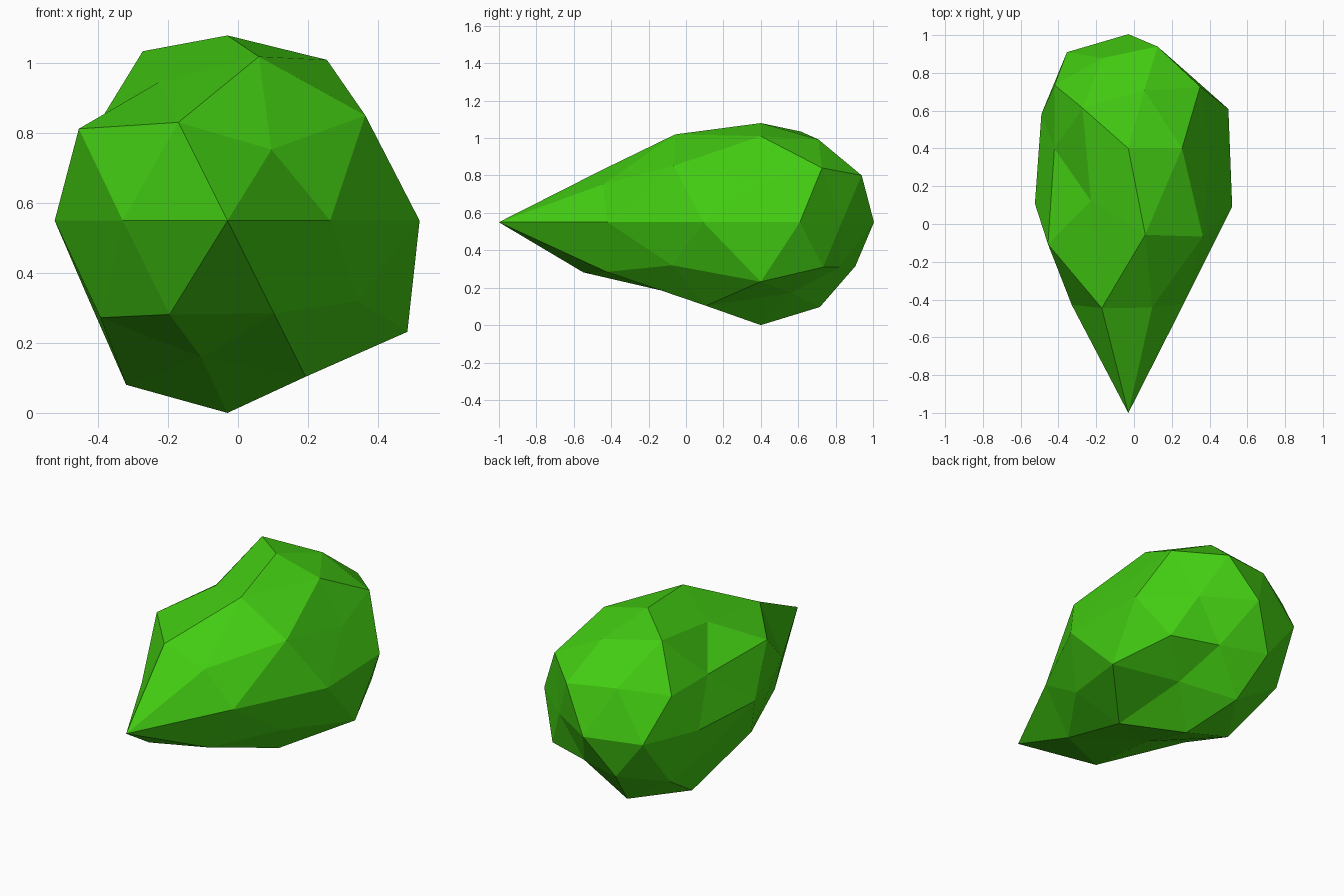
import bpy, bmesh, math

if "Cube" in bpy.data.objects:
    bpy.data.objects.remove(bpy.data.objects["Cube"])

CENTRE = (-0.03, 0.40, 0.55)

# ring height on the unit icosphere: (first angle, angle step, radial size of each corner)
RINGS = {
    1.0:    (0, 360, [0.53]),
    0.851:  (-144, 72, [0.465, 0.552, 0.541, 0.52, 0.57]),
    0.526:  (-108, 72, [0.535, 0.573, 0.552, 0.52, 0.46]),
    0.447:  (-144, 72, [0.588, 0.455, 0.48, 0.56, 0.54]),
    0.0:    (-90, 36, [0.54, 0.50, 0.578, 0.557, 0.47, 0.545, 0.553, 0.484, 0.52, 0.51]),
    -0.447: (-108, 72, [0.60, 0.515, 0.537, 0.525, 0.455]),
    -0.526: (-144, 72, [0.528, 0.505, 0.605, 0.456, 0.53]),
    -0.851: (-108, 72, [0.46, 0.525, 0.445, 0.533, 0.552]),
    -1.0:   (0, 360, [0.55]),
}

# extra forward stretch that draws the front out into a point
STRETCH = [(0.0, 0.0), (0.309, 0.154), (0.5, 0.22), (0.809, 0.473), (0.851, 0.51), (1.0, 0.936)]


def stretch(t):
    for (a, fa), (b, fb) in zip(STRETCH, STRETCH[1:]):
        if t <= b:
            return fa + (fb - fa) * (t - a) / (b - a)
    return STRETCH[-1][1]


def size_of(co):
    ring = min(RINGS, key=lambda h: abs(h - co.z))
    start, step, sizes = RINGS[ring]
    angle = math.degrees(math.atan2(co.y, co.x))
    return sizes[round((angle - start) / step) % len(sizes)]


# faceted, pointed leaf clump from an uneven icosphere
bm = bmesh.new()
bmesh.ops.create_icosphere(bm, subdivisions=2, radius=1)
for v in bm.verts:
    d = v.co.normalized()
    s = size_of(d)
    if d.y < 0:
        y = 0.86 * s * d.y - stretch(-d.y)
    else:
        y = s * d.y * (1.26 - 0.15 * d.y)
    v.co = (CENTRE[0] + s * d.x, CENTRE[1] + y, CENTRE[2] + s * d.z)
bmesh.ops.recalc_face_normals(bm, faces=bm.faces)

mesh = bpy.data.meshes.new("leaf_clump")
bm.to_mesh(mesh)
bm.free()
green = bpy.data.materials.new("leaf green")
green.diffuse_color = (0.055, 0.60, 0.006, 1)
green.use_nodes = True
green.node_tree.nodes["Principled BSDF"].inputs["Base Color"].default_value = green.diffuse_color
mesh.materials.append(green)
bpy.context.collection.objects.link(bpy.data.objects.new("leaf_clump", mesh))
